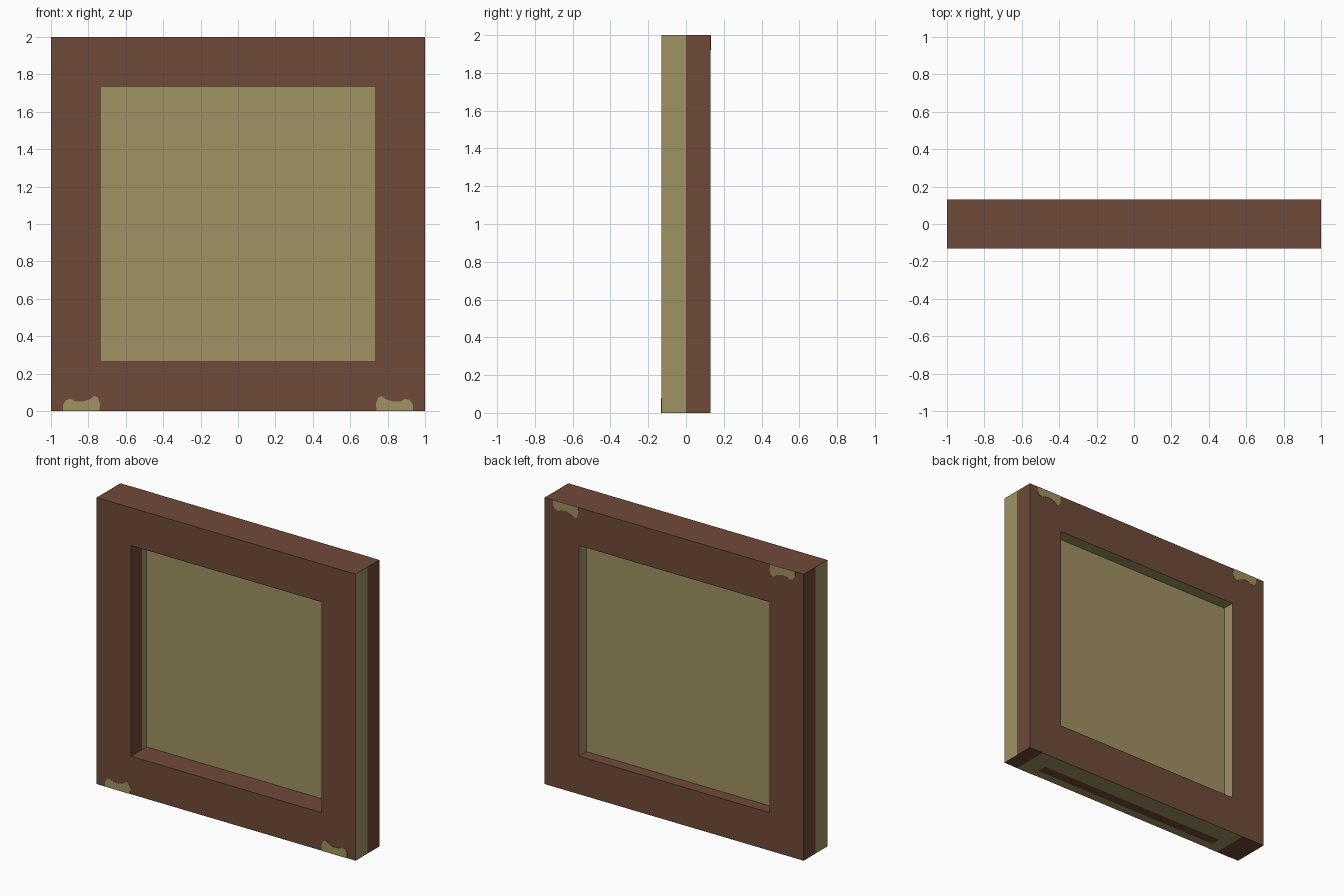
import bpy
import bmesh

if "Cube" in bpy.data.objects:
    bpy.data.objects.remove(bpy.data.objects["Cube"], do_unlink=True)

HALF, OPENING, DEPTH = 1.0, 0.735, 0.13
PANEL_Y = 0.044
MID_Z = 1.0


def make_material(name, rgb):
    mat = bpy.data.materials.new(name)
    mat.use_nodes = True
    color = (*rgb, 1.0)
    mat.diffuse_color = color
    mat.node_tree.nodes["Principled BSDF"].inputs["Base Color"].default_value = color
    return mat


brown = make_material("brown wood", (0.162, 0.069, 0.041))
olive = make_material("olive", (0.352, 0.288, 0.124))


def make_object(name, bm, materials):
    bmesh.ops.recalc_face_normals(bm, faces=bm.faces)
    mesh = bpy.data.meshes.new(name)
    bm.to_mesh(mesh)
    bm.free()
    for mat in materials:
        mesh.materials.append(mat)
    obj = bpy.data.objects.new(name, mesh)
    bpy.context.collection.objects.link(obj)
    return obj


# Frame: a cross-section swept around four mitred corners
section = [(HALF, -DEPTH), (HALF, 0.0), (HALF, DEPTH),
           (OPENING, DEPTH), (OPENING, -0.01), (OPENING, -DEPTH)]
corners = [(-1, -1), (1, -1), (1, 1), (-1, 1)]
bm = bmesh.new()
rings = [[bm.verts.new((sx * r, y, MID_Z + sz * r)) for r, y in section]
         for sx, sz in corners]
for c, ring in enumerate(rings):
    after = rings[(c + 1) % len(rings)]
    for i in range(len(section)):
        j = (i + 1) % len(section)
        bm.faces.new((ring[i], after[i], after[j], ring[j]))
bmesh.ops.recalc_face_normals(bm, faces=bm.faces)


# Cut the underside so its end bands and centre strip can be coloured
def cut_underside(point, normal):
    faces = [f for f in bm.faces if f.calc_center_median().z < 0.001]
    edges = {e for f in faces for e in f.edges}
    verts = {v for f in faces for v in f.verts}
    bmesh.ops.bisect_plane(bm, geom=faces + list(edges) + list(verts),
                           plane_co=point, plane_no=normal)


for x in (-0.82, -0.73, 0.76, 0.89):
    cut_underside((x, 0, 0), (1, 0, 0))
cut_underside((0, -0.07, 0), (0, 1, 0))


def is_olive(face):
    c, n = face.calc_center_median(), face.normal
    if abs(n.y) > 0.5 or n.z > 0.5:
        return False
    if abs(n.x) > 0.5:
        outside = abs(c.x) > 0.9
        return c.y < 0 if outside else c.y > 0
    if c.z > 1:
        return True
    in_strip = -0.73 < c.x < 0.76 and -0.07 < c.y < 0
    return -0.82 < c.x < 0.89 and not in_strip


bm.normal_update()
for face in bm.faces:
    face.material_index = int(is_olive(face))
make_object("frame", bm, [brown, olive])

# Thin recessed panel
bm = bmesh.new()
bmesh.ops.create_cube(bm, size=1.0)
bmesh.ops.scale(bm, vec=(2 * OPENING, 0.004, 2 * OPENING), verts=bm.verts)
bmesh.ops.translate(bm, vec=(0, PANEL_Y, MID_Z), verts=bm.verts)
make_object("panel", bm, [olive])

# Scalloped patches: low on the front, high on the back
outline = [(0.742, 0), (0.737, 0.04), (0.75, 0.073), (0.768, 0.08),
           (0.79, 0.063), (0.83, 0.05), (0.87, 0.052), (0.895, 0.065),
           (0.92, 0.058), (0.935, 0.035), (0.935, 0)]


def add_patch(name, side, facing):
    bm = bmesh.new()
    verts = [bm.verts.new((side * x, facing * (DEPTH - 0.002),
                           MID_Z + facing * (HALF - z))) for x, z in outline]
    face = bm.faces.new(verts)
    result = bmesh.ops.extrude_face_region(bm, geom=[face])
    moved = [v for v in result["geom"] if isinstance(v, bmesh.types.BMVert)]
    bmesh.ops.translate(bm, vec=(0, facing * 0.004, 0), verts=moved)
    make_object(name, bm, [olive])


for side, side_name in ((1, "left"), (-1, "right")):
    for facing, face_name in ((-1, "front"), (1, "back")):
        add_patch(f"{face_name}_{side_name}_patch", side, facing)
